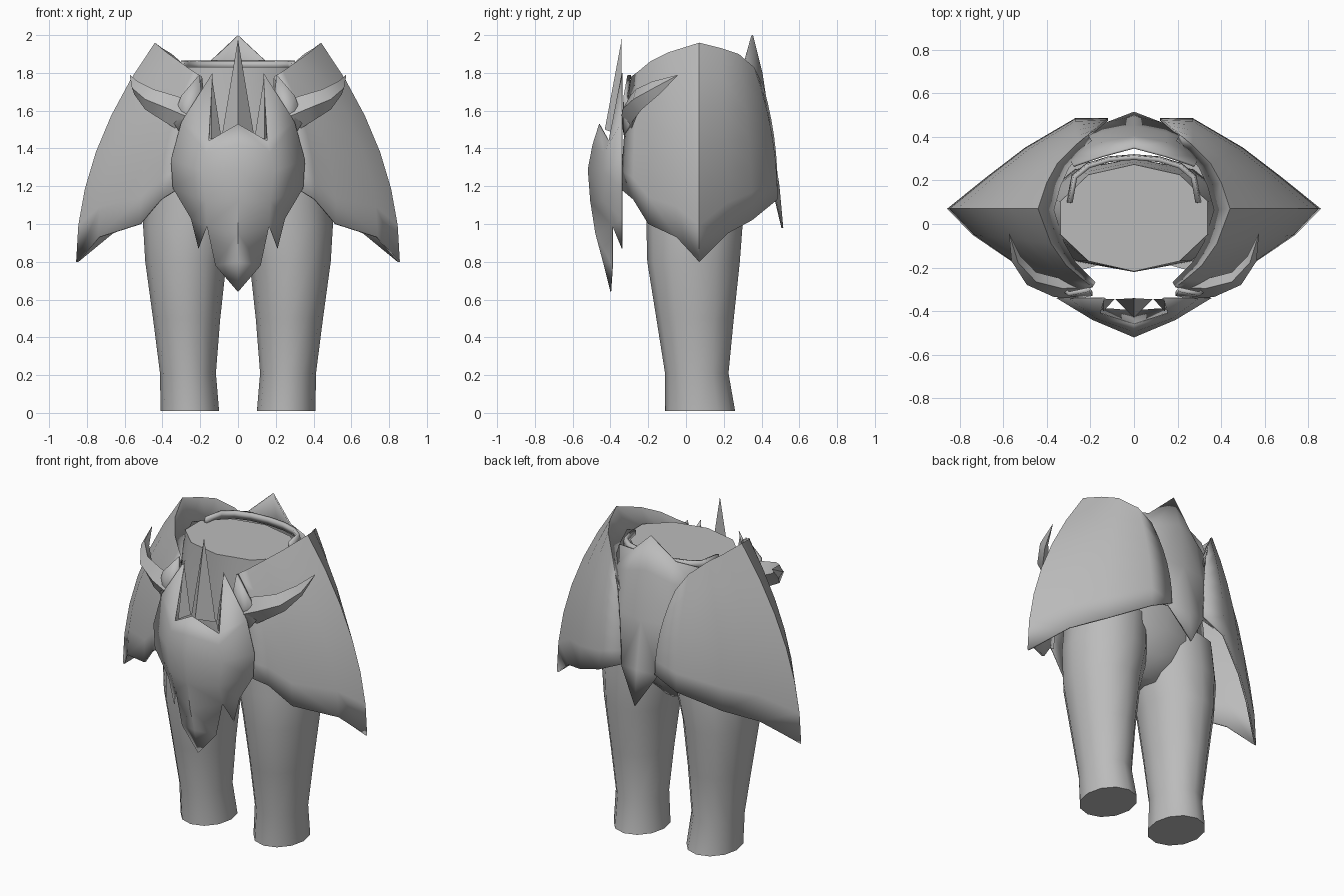
import bpy, bmesh, math
from mathutils import Vector

if "Cube" in bpy.data.objects:
    bpy.data.objects.remove(bpy.data.objects["Cube"])

grey = bpy.data.materials.new("plain_grey")
grey.diffuse_color = (0.5, 0.5, 0.5, 1)
grey.use_nodes = True
grey.node_tree.nodes["Principled BSDF"].inputs["Base Color"].default_value = grey.diffuse_color


def make(name, verts, faces, mirror=False, angle=40, thick=0):
    me = bpy.data.meshes.new(name)
    me.from_pydata([tuple(v) for v in verts], [], faces)
    bm = bmesh.new()
    bm.from_mesh(me)
    if mirror:
        geom = bm.verts[:] + bm.edges[:] + bm.faces[:]
        bmesh.ops.mirror(bm, geom=geom, axis='X', merge_dist=0.0005)
    bmesh.ops.remove_doubles(bm, verts=bm.verts[:], dist=0.0005)
    bmesh.ops.recalc_face_normals(bm, faces=bm.faces[:])
    bm.to_mesh(me)
    bm.free()
    me.materials.append(grey)
    ob = bpy.data.objects.new(name, me)
    bpy.context.collection.objects.link(ob)
    if thick:
        s = ob.modifiers.new("thickness", 'SOLIDIFY')
        s.thickness = thick
    bpy.ops.object.select_all(action='DESELECT')
    ob.select_set(True)
    bpy.context.view_layer.objects.active = ob
    bpy.ops.object.shade_smooth_by_angle(angle=math.radians(angle))
    return ob


def grid_faces(rows, cols, wrap=False):
    n = cols if wrap else cols - 1
    return [(r * cols + c, r * cols + (c + 1) % cols,
             (r + 1) * cols + (c + 1) % cols, (r + 1) * cols + c)
            for r in range(rows - 1) for c in range(n)]


def loft(name, rings, sides, mirror=False):
    """Stack of ellipses: z, centre x, centre y, radius x, radius y."""
    verts = []
    for z, cx, cy, rx, ry in rings:
        for i in range(sides):
            a = 2 * math.pi * i / sides - math.pi / 2
            verts.append((cx + rx * math.cos(a), cy + ry * math.sin(a), z))
    last = (len(rings) - 1) * sides
    faces = grid_faces(len(rings), sides, True)
    faces += [tuple(range(sides)), tuple(range(last, last + sides))]
    return make(name, verts, faces, mirror, 50)


# Trousers
loft("trouser_legs", [(0.01, .255, .075, .155, .185), (.21, .265, .057, .148, .168),
                      (.5, .272, .048, .178, .205), (.8, .276, .04, .215, .245),
                      (1.0, .258, .045, .245, .255), (1.22, .24, .04, .24, .25)], 12, True)
loft("trouser_hips", [(.9, 0, .04, .12, .1), (1.0, 0, .04, .3, .2), (1.15, 0, .04, .47, .26),
                      (1.4, 0, .04, .44, .26), (1.65, 0, .035, .39, .25),
                      (1.83, 0, .028, .355, .245)], 10)

# Hip guards: top rim and jagged hem, joined by a flaring curve
rim = [(.19, -.29, 1.78), (.24, -.25, 1.81), (.31, -.19, 1.86), (.38, -.09, 1.91),
       (.44, .07, 1.96), (.40, .19, 1.93), (.35, .28, 1.90), (.27, .36, 1.83), (.21, .41, 1.73)]
hem = [(.33, -.34, 1.18), (.41, -.28, 1.13), (.52, -.20, 1.0), (.74, -.05, .93),
       (.857, .07, .80), (.67, .22, .95), (.5, .35, 1.02), (.27, .485, 1.13), (.12, .485, 1.2)]
verts = []
for x, y, z in rim:                                   # inner collar
    verts.append((x - .08 * max(0, min(1, x * 3 - .4)), y * .92, z - .13))
steps = 6
for k in range(steps + 1):
    s = k / steps
    f = 1 - (1 - s) ** 2
    for t, h in zip(rim, hem):
        t, h = Vector(t), Vector(h)
        p = t.lerp(h, f)
        verts.append((p.x, p.y, t.z + (h.z - t.z) * s))
make("hip_guards", verts, grid_faces(steps + 2, len(rim)), True, 45, 0.012)

# Front mask: centre, cheek and edge points from brow to chin
mask = [(0, -.46, 1.53), (.155, -.41, 1.44), (.135, -.34, 1.80),
        (0, -.495, 1.42), (.17, -.435, 1.38), (.30, -.34, 1.54),
        (0, -.52, 1.29), (.19, -.44, 1.28), (.355, -.34, 1.34),
        (0, -.507, 1.12), (.17, -.435, 1.12), (.345, -.34, 1.19),
        (0, -.48, .95), (.165, -.39, .99), (.25, -.34, 1.03),
        (0, -.44, .8), (.12, -.39, .78), (.21, -.34, .87), (0, -.40, .64)]
make("front_mask", mask, grid_faces(5, 3) + [(12, 13, 16, 15), (13, 14, 17), (15, 16, 18)],
     True, 50, 0.004)

# Crest spikes rising behind the brow
make("centre_spike", [(-.085, -.345, 1.47), (.085, -.345, 1.47), (0, -.43, 1.5), (0, -.34, 1.98)],
     [(0, 1, 2), (0, 1, 3), (1, 2, 3), (2, 0, 3)], False, 10)
make("side_spikes", [(.09, -.345, 1.47), (.17, -.345, 1.46), (.14, -.40, 1.45), (.14, -.342, 1.79)],
     [(0, 1, 2), (0, 1, 3), (1, 2, 3), (2, 0, 3)], True, 10)

# Horns: four-sided tapering tubes curving out and back
path = [(.25, -.29, 1.56, .09), (.36, -.29, 1.61, .075), (.47, -.25, 1.66, .06),
        (.54, -.16, 1.72, .04), (.572, -.045, 1.787, .002)]
pts = [Vector(p[:3]) for p in path]
verts = []
for i, p in enumerate(pts):
    d = (pts[min(i + 1, 4)] - pts[max(i - 1, 0)]).normalized()
    side = d.cross(Vector((0, 0, 1))).normalized()
    up = side.cross(d)
    r = path[i][3]
    verts += [p + up * r, p + side * r * .6, p - up * r, p - side * r * .6]
make("horns", verts, grid_faces(5, 4, True) + [(0, 1, 2, 3), (16, 17, 18, 19)], True, 35)

# Horn roots: pointed plates on the hip guards
make("horn_roots", [(.205, -.31, 1.79), (.30, -.33, 1.68), (.35, -.29, 1.55), (.30, -.33, 1.47),
                    (.24, -.34, 1.53), (.19, -.33, 1.66)],
     [(0, 1, 4, 5), (1, 2, 3, 4)], True, 30, 0.02)

# Back guard: pointed at the top and the bottom
back = [(0, .355, 2.0), (.15, .315, 1.86), (.28, .27, 1.84),
        (0, .405, 1.8), (.15, .375, 1.75), (.30, .31, 1.7),
        (0, .45, 1.5), (.15, .42, 1.5), (.29, .37, 1.5),
        (0, .495, 1.2), (.13, .465, 1.19), (.25, .42, 1.2), (0, .515, .98)]
make("back_guard", back, grid_faces(4, 3) + [(9, 10, 12)], True, 40, 0.01)

# Waistband round the back of the trousers
verts = []
for z, k in ((1.82, 1.0), (1.865, .97)):
    for i in range(9):
        a = math.pi * i / 8
        verts.append((.31 * k * math.cos(a), .10 + .22 * k * math.sin(a) ** .6, z))
make("waistband", verts, grid_faces(2, 9), False, 40, 0.02)
